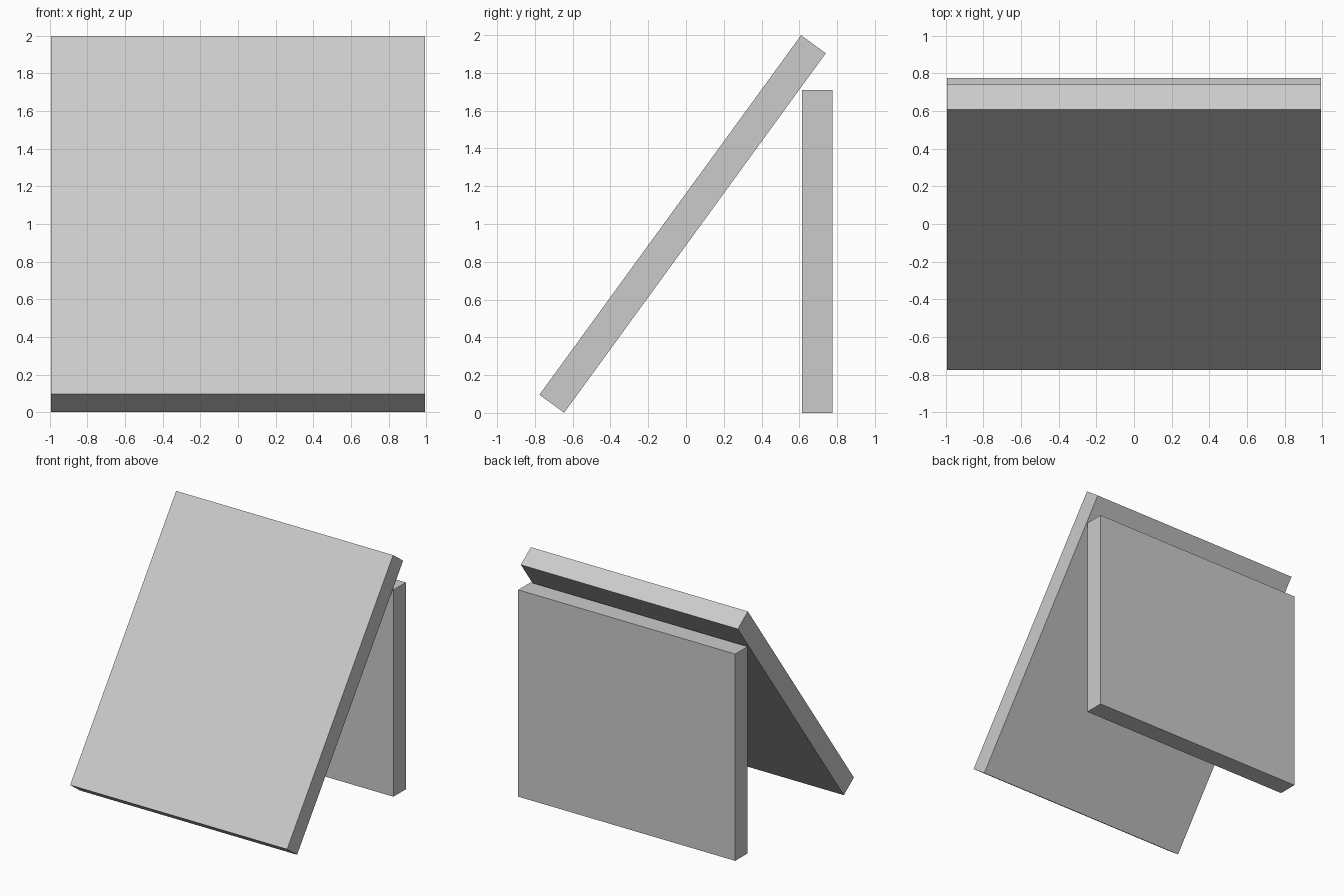
import bpy
from math import radians

if "Cube" in bpy.data.objects:
    bpy.data.objects.remove(bpy.data.objects["Cube"])

WIDTH = 1.985
THICKNESS = 0.162


def panel(name, length, y, z, tilt):
    """Flat board whose length runs along its local y, tilted about x."""
    bpy.ops.mesh.primitive_cube_add(size=1, location=(0, y, z))
    ob = bpy.context.object
    ob.name = name
    ob.scale = (WIDTH, length, THICKNESS)
    bpy.ops.object.transform_apply(location=False, rotation=False, scale=True)
    ob.rotation_euler.x = radians(tilt)
    return ob


# Long board leaning back over the support
panel("leaning_panel", 2.354, -0.018, 1.0, 53.95)

# Upright board behind it
panel("upright_support", 1.71, 0.694, 0.855, 90)
